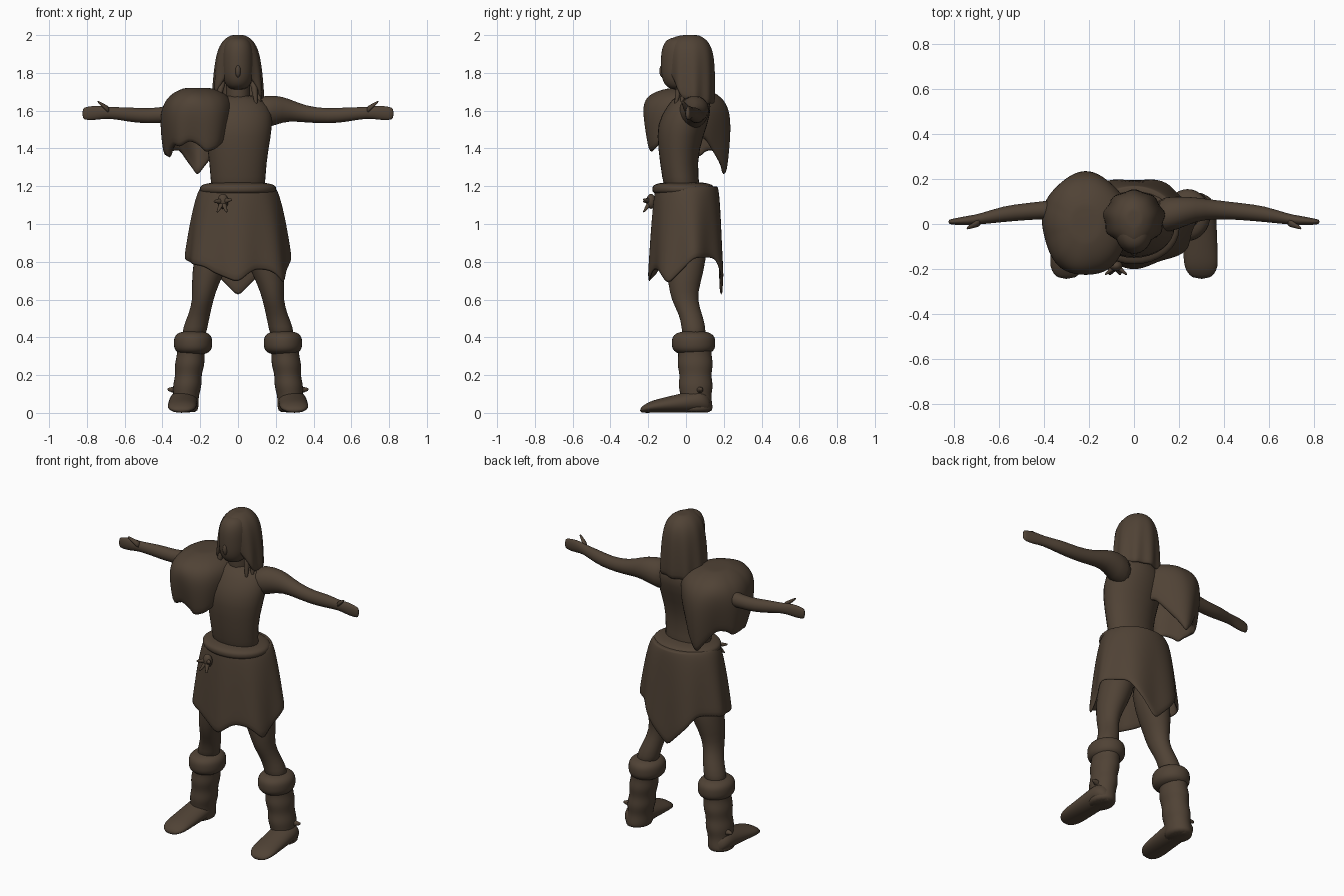
import bpy, bmesh, math, random
from mathutils import Vector

random.seed(4)
if "Cube" in bpy.data.objects:
    bpy.data.objects.remove(bpy.data.objects["Cube"], do_unlink=True)

brown = bpy.data.materials.new("dark_brown")
brown.use_nodes = True
colour = (0.08, 0.055, 0.036, 1)
brown.diffuse_color = colour
brown.node_tree.nodes["Principled BSDF"].inputs["Base Color"].default_value = colour


def steps(count):
    """Evenly spaced values from zero to one."""
    return [i / count for i in range(count + 1)]


def finish(name, bm, thickness=0):
    """Turn a bmesh into a smooth-shaded object with the shared material."""
    bmesh.ops.recalc_face_normals(bm, faces=bm.faces)
    mesh = bpy.data.meshes.new(name)
    bm.to_mesh(mesh)
    bm.free()
    mesh.materials.append(brown)
    for polygon in mesh.polygons:
        polygon.use_smooth = True
    part = bpy.data.objects.new(name, mesh)
    bpy.context.collection.objects.link(part)
    if thickness:
        solid = part.modifiers.new("thickness", "SOLIDIFY")
        solid.thickness = thickness
        solid.offset = -1
    smooth = part.modifiers.new("smooth", "SUBSURF")
    smooth.levels = smooth.render_levels = 1


def skin(name, loops, open_end=False, thickness=0):
    """Join rings of points into a surface and cap its ends."""
    bm = bmesh.new()
    rings = [[bm.verts.new(point) for point in loop] for loop in loops]
    for upper, lower in zip(rings, rings[1:]):
        for j in range(len(upper)):
            bm.faces.new((upper[j - 1], upper[j], lower[j], lower[j - 1]))
    bm.faces.new(rings[0])
    if not open_end:
        bm.faces.new(rings[-1])
    finish(name, bm, thickness)


def loft(name, axis, stations, side=1, sides=16):
    """Skin ellipses given as (x, y, z, radius, radius) along an axis."""
    loops = []
    for x, y, z, a, b in stations:
        loop = []
        for j in range(sides):
            angle = math.tau * j / sides
            u, v = a * math.cos(angle), b * math.sin(angle)
            offset = {"x": (0, u, v), "y": (u, 0, v), "z": (u, v, 0)}[axis]
            point = Vector((x, y, z)) + Vector(offset)
            point.x *= side
            loop.append(point)
        loops.append(loop)
    skin(name, loops)


def blob(name, centre, size, power=2, side=1):
    """Rounded form: an ellipsoid, boxier in height with a higher power."""
    x, y, z = centre
    stations = []
    for t in steps(12):
        height = math.cos(math.pi * (0.04 + 0.92 * t))
        spread = (1 - abs(height) ** power) ** (1 / power)
        stations.append((x, y, z + size[2] * height, size[0] * spread, size[1] * spread))
    loft(name, "z", stations, side)


def tuft(name, base, tip, radius, side=1):
    """Tapering lock of hair, rag or finger."""
    start, end = Vector(base), Vector(tip)
    stations = []
    for t in steps(3):
        r = radius * (1 - 0.7 * t)
        stations.append((*start.lerp(end, t), r, r))
    along = end - start
    axis = max("xyz", key=lambda letter: abs(getattr(along, letter)))
    loft(name, axis, stations, side, sides=8)


def ragged(base, reach, spikes):
    """Hem height by angle: a level edge with points hanging from it."""
    def height(degrees):
        drop = 0
        for angle, depth in spikes:
            gap = abs((degrees - angle + 180) % 360 - 180)
            drop += depth * max(0, 1 - gap / reach)
        return base - drop
    return height


def garment(name, centre, top, hem, width, depth, folds, thickness):
    """Open shell hanging from a closed top down to a ragged hem."""
    loops, sides = [], 48
    for s in steps(12):
        t = s * s
        loop = []
        for j in range(sides):
            angle = math.tau * j / sides
            fold = 1 + 0.05 * t * math.sin(folds * angle)
            loop.append((centre[0] + width(t) * fold * math.cos(angle),
                         centre[1] + depth(t) * fold * math.sin(angle),
                         top + (hem(math.degrees(angle)) - top) * t))
        loops.append(loop)
    skin(name, loops, True, thickness)


def dome(t, power=8):
    """Rounded crown that tucks in a little towards the hem."""
    return math.sqrt(1 - 0.9 * (1 - t) ** power) * (1 - 0.15 * t * t)


# Bare torso and neck
loft("torso", "z", [(0, 0, 1.1, .15, .1), (0, -.035, 1.25, .145, .095), (0, -.04, 1.4, .165, .11),
                    (0, -.02, 1.53, .19, .14), (0, .02, 1.63, .18, .12), (0, .03, 1.69, .09, .08)])
blob("neck", (0, .02, 1.72), (.065, .07, .12), 4)

# Head with long hair
blob("face", (0, -.035, 1.85), (.085, .1, .14), 3)
blob("nose", (0, -.122, 1.81), (.016, .02, .035))
garment("hair", (0, .025), 2, ragged(1.66, 70, [(270, -.22), (130, .03), (50, .03)]),
        lambda t: dome(t) * (.1 + .06 * t), lambda t: dome(t) * (.115 + .03 * t), 9, .02)

for side, label in ((1, "left"), (-1, "right")):
    # Locks of hair resting on the shoulders
    for t in steps(3):
        x, y = .1 * math.cos(t - .6), .03 + .1 * math.sin(t - .6)
        tip = (x * random.uniform(1.1, 1.4), y - .03, random.uniform(1.62, 1.67))
        tuft(label + "_hair_lock", (x, y, 1.76), tip, .025, side)

    # Arm, flat hand and raised thumb
    loft(label + "_arm", "x", [(.08, .03, 1.58, .09, .1), (.2, .05, 1.605, .075, .08), (.27, .065, 1.605, .055, .06),
                               (.36, .065, 1.58, .042, .044), (.48, .055, 1.57, .038, .04),
                               (.58, .045, 1.58, .037, .04), (.69, .02, 1.59, .023, .028),
                               (.74, .015, 1.59, .022, .04), (.8, .01, 1.585, .014, .036),
                               (.825, .01, 1.585, .01, .03)], side)
    tuft(label + "_thumb", (.68, .01, 1.6), (.745, -.02, 1.65), .022, side)

    # Bare leg
    loft(label + "_leg", "z", [(.1, 0, 1, .1, .12), (.14, 0, .8, .1, .11), (.175, -.01, .68, .072, .085),
                               (.185, -.01, .6, .056, .07), (.205, .025, .52, .058, .062),
                               (.225, .04, .46, .066, .064), (.24, .045, .38, .065, .065)], side)

    # Wrapped boot with fur cuff, foot and lace ends
    shaft = []
    for t in steps(16):
        r = .08 - .01 * t + .003 * math.sin(t * 22)
        shaft.append((.24 + .045 * t, .045 + .01 * t, .4 * (1 - t), r, r * 1.2))
    loft(label + "_boot", "z", shaft, side)
    blob(label + "_boot_cuff", (.238, .04, .37), (.104, .118, .064), 3, side)
    foot = []
    for t in steps(10):
        blunt = 1 - .5 * abs(2 * t - 1) ** 8
        half = (.072 - .047 * t) * blunt
        foot.append((.285 + .015 * t, .135 - .38 * t, half, .078 * blunt, half))
    loft(label + "_foot", "y", foot, side)
    tuft(label + "_boot_lace", (.32, .07, .12), (.375, .08, .125), .025, side)

# Hide skirt with ragged hem and rolled waistband
garment("hide_skirt", (0, .005), 1.2, ragged(.82, 40, [(90, .21), (270, .12), (330, .14), (200, .03), (240, .05)]),
        lambda t: .185 + .095 * math.sqrt(t), lambda t: .16 + .04 * math.sqrt(t), 7, .018)
blob("rolled_waistband", (0, -.015, 1.185), (.208, .168, .038), 3)

# Knotted tie at the waist
blob("tie_knot", (-.08, -.185, 1.12), (.03, .025, .04))
for x, z in ((-.13, 1.12), (-.03, 1.13), (-.11, 1.06), (-.06, 1.06)):
    tuft("tie_end", (-.08, -.185, 1.12), (x, -.225, z), .02)

# Fur mantle over one shoulder
garment("fur_mantle", (-.215, 0), 1.72,
        ragged(1.45, 30, [(60, .1), (90, .2), (120, .09), (160, .11), (195, .11), (235, .05), (285, .07), (310, .04)]),
        lambda t: .205 * dome(t, 5), lambda t: .24 * dome(t, 7), 5, .03)
